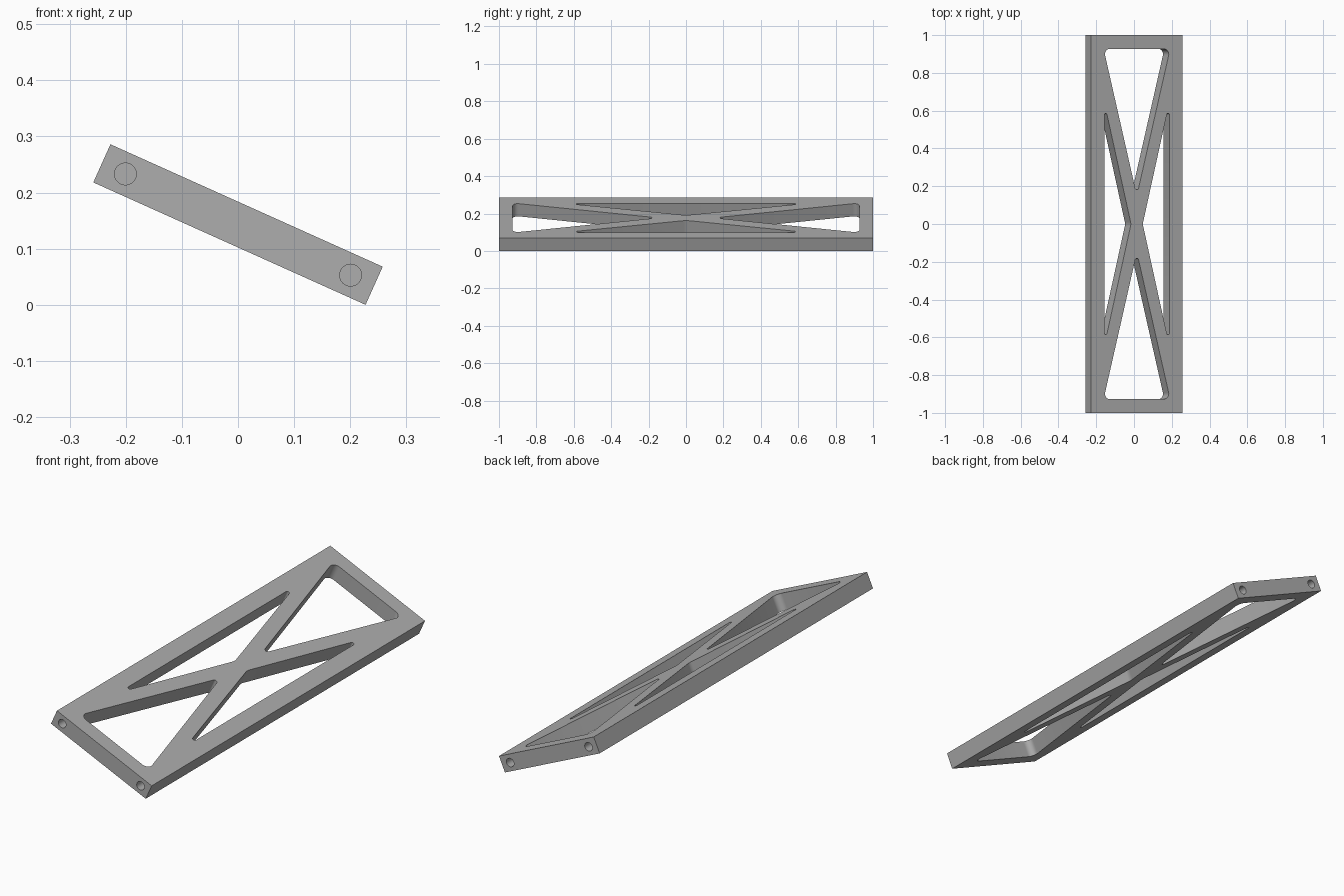
import bpy, bmesh, math
from mathutils import Vector, Matrix

cube = bpy.data.objects.get("Cube")
if cube:
    bpy.data.objects.remove(cube, do_unlink=True)

WIDTH, LENGTH, THICK = 0.532, 2.0, 0.0745
TILT = math.radians(24.2)

grey = bpy.data.materials.new("plain grey")
grey.use_nodes = True
grey.diffuse_color = (0.42, 0.42, 0.42, 1)
grey.node_tree.nodes["Principled BSDF"].inputs["Base Color"].default_value = (0.42, 0.42, 0.42, 1)


def make_object(name, bm):
    bmesh.ops.recalc_face_normals(bm, faces=bm.faces)
    mesh = bpy.data.meshes.new(name)
    bm.to_mesh(mesh)
    bm.free()
    mesh.materials.append(grey)
    obj = bpy.data.objects.new(name, mesh)
    bpy.context.collection.objects.link(obj)
    return obj


def rounded(corners, steps=8):
    """Outline of a polygon given as (x, y, fillet radius)."""
    points = []
    for i, (x, y, r) in enumerate(corners):
        p = Vector((x, y))
        a = (Vector(corners[i - 1][:2]) - p).normalized()
        b = (Vector(corners[(i + 1) % len(corners)][:2]) - p).normalized()
        half = a.angle(b) / 2
        centre = p + (a + b).normalized() * r / math.sin(half)
        start = p + a * r / math.tan(half) - centre
        end = p + b * r / math.tan(half) - centre
        for s in range(steps + 1):
            # Evenly spaced directions between the two tangent points
            t = s / steps
            sweep = math.pi - 2 * half
            arc = start * math.sin((1 - t) * sweep) + end * math.sin(t * sweep)
            points.append(centre + arc / math.sin(sweep))
    return points


def prism(name, outline):
    """Closed vertical prism tall enough to pass through the plate."""
    bm = bmesh.new()
    low = [bm.verts.new((p.x, p.y, -0.1)) for p in outline]
    high = [bm.verts.new((p.x, p.y, 0.1)) for p in outline]
    bm.faces.new(low[::-1])
    bm.faces.new(high)
    for i in range(len(outline)):
        bm.faces.new((low[i - 1], low[i], high[i], high[i - 1]))
    return make_object(name, bm)


def cut(target, cutter):
    cutter.hide_render = True
    mod = target.modifiers.new("cut", "BOOLEAN")
    mod.operation, mod.solver, mod.object = "DIFFERENCE", "EXACT", cutter
    bpy.context.view_layer.objects.active = target
    bpy.ops.object.modifier_apply(modifier=mod.name)
    bpy.data.objects.remove(cutter, do_unlink=True)


# Flat rectangular plate
bm = bmesh.new()
bmesh.ops.create_cube(bm, size=1, matrix=Matrix.Diagonal((WIDTH, LENGTH, THICK, 1)))
frame = make_object("cross_braced_frame", bm)

for s in (-1, 1):
    # Triangular windows at the ends and along the sides leave an X brace
    cut(frame, prism("end_window", rounded(
        [(0, s * 0.15, 0.01), (0.193, s * 0.927, 0.028), (-0.193, s * 0.927, 0.028)])))
    cut(frame, prism("side_window", rounded(
        [(s * 0.034, 0, 0.05), (s * 0.189, 0.645, 0.008), (s * 0.189, -0.645, 0.008)])))
    # Blind bolt holes in both ends of each rail
    for e in (-1, 1):
        bm = bmesh.new()
        place = Matrix.Translation((s * 0.22, e, 0)) @ Matrix.Rotation(math.pi / 2, 4, "X")
        bmesh.ops.create_cone(bm, cap_ends=True, segments=32, radius1=0.0195,
                              radius2=0.0195, depth=0.24, matrix=place)
        cut(frame, make_object("bolt_hole", bm))

# Lean the plate and rest its lower edge on the ground
frame.rotation_euler = (0, TILT, 0)
frame.location.z = (WIDTH * math.sin(TILT) + THICK * math.cos(TILT)) / 2
bpy.ops.object.select_all(action="DESELECT")
frame.select_set(True)
bpy.context.view_layer.objects.active = frame
bpy.ops.object.shade_smooth_by_angle(angle=math.radians(30))
